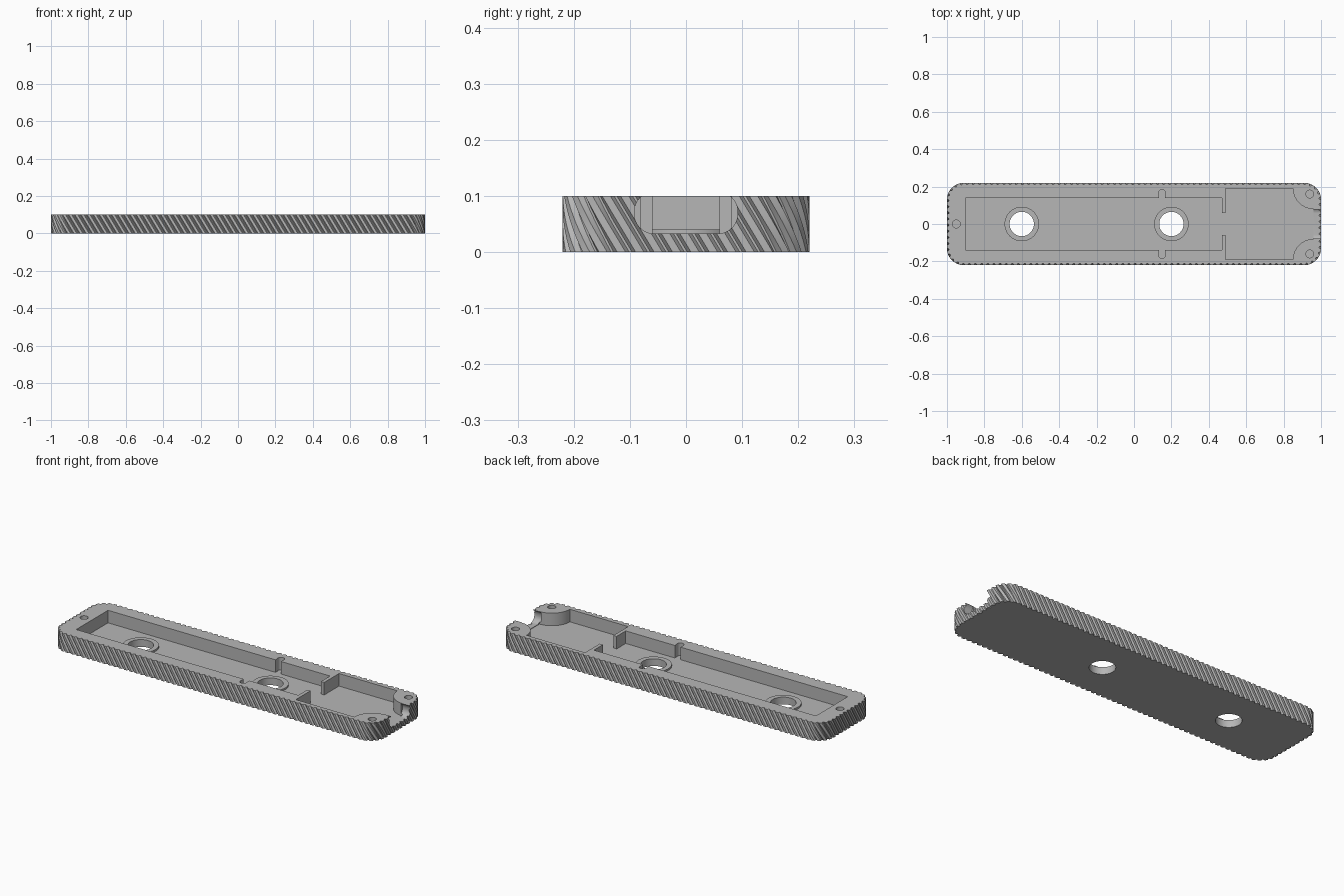
import bpy
import bmesh
from math import pi, cos, sin
from mathutils import Vector, Matrix

if "Cube" in bpy.data.objects:
    bpy.data.objects.remove(bpy.data.objects["Cube"])

HEIGHT, FLOOR = 0.1, 0.03
HALF_X, HALF_Y, CORNER = 1.0, 0.22, 0.09

grey = bpy.data.materials.new("plain_grey")
grey.use_nodes = True
grey.diffuse_color = (0.47, 0.47, 0.47, 1)
grey.node_tree.nodes["Principled BSDF"].inputs["Base Color"].default_value = grey.diffuse_color


def loft(name, rings):
    """Closed solid through a stack of matching outlines."""
    bm = bmesh.new()
    loops = [[bm.verts.new(p) for p in ring] for ring in rings]
    count = len(loops[0])
    for low, high in zip(loops, loops[1:]):
        for i in range(count):
            j = (i + 1) % count
            bm.faces.new((low[i], low[j], high[j], high[i]))
    bm.faces.new(loops[0][::-1])
    bm.faces.new(loops[-1])
    bmesh.ops.recalc_face_normals(bm, faces=bm.faces)
    mesh = bpy.data.meshes.new(name)
    bm.to_mesh(mesh)
    bm.free()
    obj = bpy.data.objects.new(name, mesh)
    mesh.materials.append(grey)
    bpy.context.collection.objects.link(obj)
    return obj


def arc(cx, cy, radius, start, end, steps):
    angles = [start + (end - start) * i / steps for i in range(steps + 1)]
    return [(cx + radius * cos(a), cy + radius * sin(a)) for a in angles]


def prism(name, outline, z0, z1):
    return loft(name, [[(x, y, z) for x, y in outline] for z in (z0, z1)])


def disc(name, x, y, radius, z0, z1):
    return prism(name, arc(x, y, radius, 0, 2 * pi, 48)[:-1], z0, z1)


def combine(target, tool, operation):
    tool.hide_render = True
    mod = target.modifiers.new(tool.name, "BOOLEAN")
    mod.operation, mod.solver, mod.object = operation, "EXACT", tool
    bpy.context.view_layer.objects.active = target
    bpy.ops.object.modifier_apply(modifier=mod.name)
    bpy.data.objects.remove(tool)


# Outer wall: rounded rectangle with slanted ridges
SIDES = [2 * (HALF_X - CORNER), 2 * (HALF_Y - CORNER)] * 2
BEND = CORNER * pi / 2
PERIMETER = sum(SIDES) + 4 * BEND
RIDGES, GROOVE, SLANT = 144, 0.01, 0.06


def wall_point(s, inset):
    """Point at distance s counter-clockwise along the wall."""
    s %= PERIMETER
    centre = Vector((CORNER - HALF_X, CORNER - HALF_Y))
    for k, length in enumerate(SIDES):
        along = Vector((cos(k * pi / 2), sin(k * pi / 2)))
        angle = (k - 1) * pi / 2
        if s > length:
            centre = centre + along * length
            s -= length
            if s > BEND and k < 3:
                s -= BEND
                continue
            angle += s / CORNER
        else:
            centre = centre + along * s
        return centre + Vector((cos(angle), sin(angle))) * (CORNER - inset)


LAYERS = 8
TOOTH = [(0.0, 0), (0.45, 0), (0.65, GROOVE), (0.8, GROOVE)]
rings = []
for layer in range(LAYERS + 1):
    t = layer / LAYERS
    ring = []
    for i in range(RIDGES):
        for part, depth in TOOTH:
            p = wall_point((i + part) * PERIMETER / RIDGES - SLANT * t, depth)
            ring.append((p.x, p.y, HEIGHT * t))
    rings.append(ring)
tray = loft("ridged_tray", rings)

# Recess: long bay with side notches, baffle gap, end bay with corner bosses
half = [(-0.9, 0.14)]
half += arc(0.15, 0.165, 0.019, pi * 1.15, -pi * 0.15, 16)
half[1:1] = [(half[1][0], 0.14)]
half += [(half[-1][0], 0.14), (0.47, 0.14), (0.47, 0.06), (0.49, 0.06), (0.49, 0.19)]
half += arc(0.96, 0.19, 0.11, pi, pi * 1.5, 16)
recess = half + [(x, -y) for x, y in reversed(half)]
combine(tray, prism("recess_cutter", recess, FLOOR, HEIGHT * 2), "DIFFERENCE")

# Rounded connector opening in the right-hand end
slot = []
for k, (cy, cz) in enumerate([(0.057, 0.072), (-0.057, 0.072), (-0.057, 0.068), (0.057, 0.068)]):
    slot += arc(cy, cz, 0.035, k * pi / 2, (k + 1) * pi / 2, 10)
opening = loft("opening_cutter", [[(x, y, z) for y, z in slot] for x in (0.95, 1.1)])
combine(tray, opening, "DIFFERENCE")

# Raised collars around the two through holes
for x in (-0.6, 0.2):
    combine(tray, disc("collar", x, 0, 0.092, FLOOR / 2, 0.04), "UNION")
    combine(tray, disc("hole_cutter", x, 0, 0.065, -0.1, 0.2), "DIFFERENCE")

# Blind screw holes in the rim
for x, y in [(-0.95, 0), (0.94, 0.16), (0.94, -0.16)]:
    combine(tray, disc("screw_cutter", x, y, 0.021, 0.04, 0.2), "DIFFERENCE")

bpy.ops.object.select_all(action="DESELECT")
tray.select_set(True)
bpy.context.view_layer.objects.active = tray
bpy.ops.object.shade_smooth_by_angle(angle=pi / 7)
